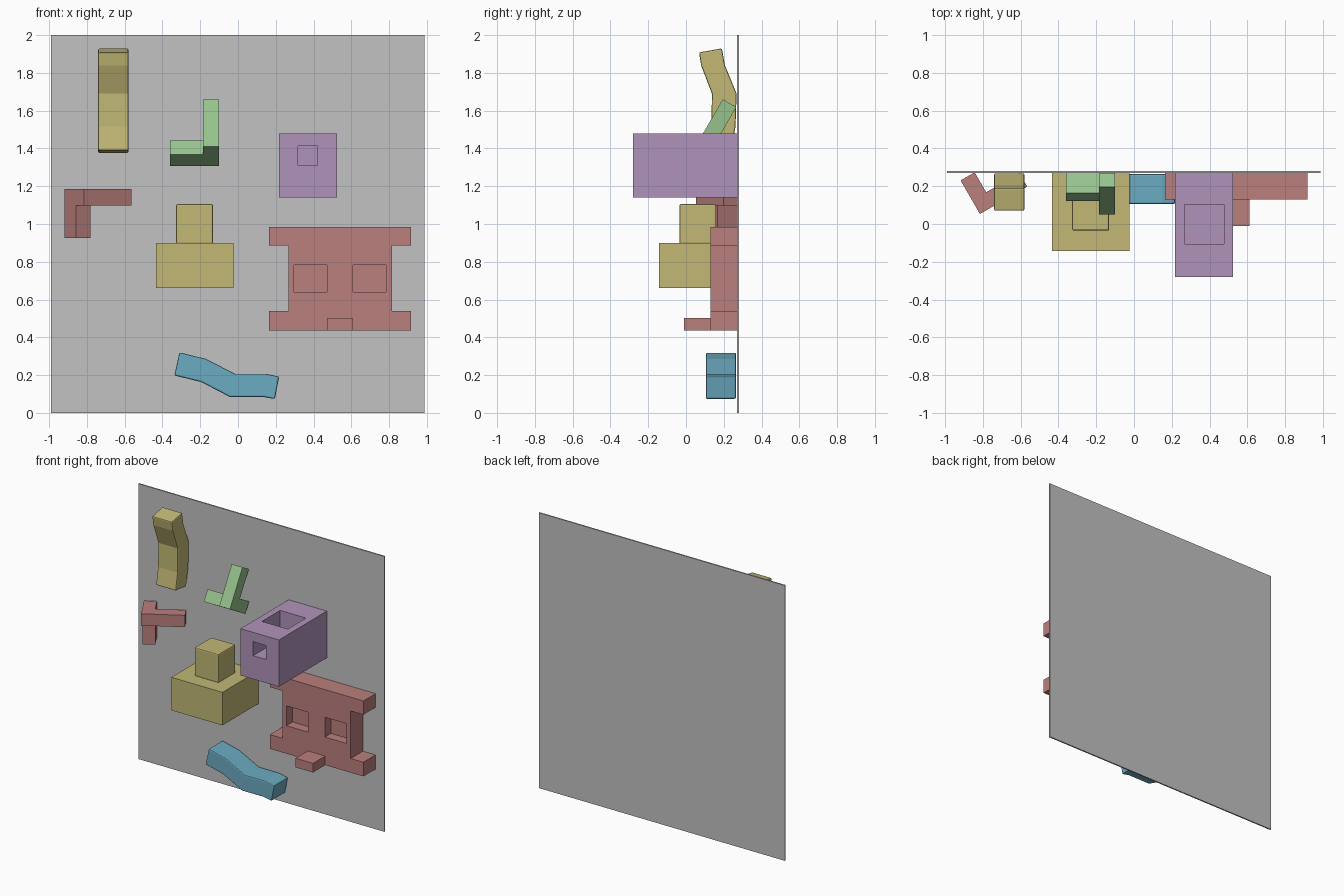
import bpy, bmesh, math
from mathutils import Vector

if "Cube" in bpy.data.objects:
    bpy.data.objects.remove(bpy.data.objects["Cube"])


def material(name, rgb):
    m = bpy.data.materials.new(name)
    m.diffuse_color = [(c / 12.92 if c < 0.04 else ((c + 0.055) / 1.055) ** 2.4) for c in rgb] + [1]
    m.use_nodes = True
    m.node_tree.nodes["Principled BSDF"].inputs["Base Color"].default_value = m.diffuse_color
    return m


GREY = material("grey", (0.76, 0.76, 0.76))
YELLOW = material("straw yellow", (0.76, 0.72, 0.46))
RED = material("dusty red", (0.73, 0.50, 0.49))
GREEN = material("leaf green", (0.59, 0.76, 0.55))
LILAC = material("lilac", (0.69, 0.58, 0.73))
BLUE = material("sky blue", (0.42, 0.67, 0.76))


def finish(name, bm, mat, bevel=0):
    bmesh.ops.recalc_face_normals(bm, faces=bm.faces)
    me = bpy.data.meshes.new(name)
    bm.to_mesh(me)
    bm.free()
    ob = bpy.data.objects.new(name, me)
    bpy.context.collection.objects.link(ob)
    if mat:
        me.materials.append(mat)
    if bevel:
        mod = ob.modifiers.new("soft_edges", 'BEVEL')
        mod.width, mod.segments, mod.angle_limit = bevel, 2, math.radians(60)
    return ob


def prism(name, pts, axis, lo, hi, mat, bevel=0):
    """Extrude a 2D outline: axis 'x' takes (y, z) points, axis 'y' takes (x, z)."""
    bm = bmesh.new()
    place = (lambda p, t: (t, p[0], p[1])) if axis == 'x' else (lambda p, t: (p[0], t, p[1]))
    a = [bm.verts.new(place(p, lo)) for p in pts]
    b = [bm.verts.new(place(p, hi)) for p in pts]
    bm.faces.new(a)
    bm.faces.new(b[::-1])
    for i in range(len(pts)):
        j = (i + 1) % len(pts)
        bm.faces.new((a[i], a[j], b[j], b[i]))
    return finish(name, bm, mat, bevel)


def box(name, x0, x1, y0, y1, z0, z1, mat=None, bevel=0):
    return prism(name, [(x0, z0), (x1, z0), (x1, z1), (x0, z1)], 'y', y0, y1, mat, bevel)


def cut(ob, *dims):
    cutter = box("cutter", *dims)
    cutter.hide_render = True
    mod = ob.modifiers.new("pocket", 'BOOLEAN')
    mod.operation, mod.solver, mod.object = 'DIFFERENCE', 'EXACT', cutter
    bpy.context.view_layer.objects.active = ob
    bpy.ops.object.modifier_apply(modifier=mod.name)
    bpy.data.objects.remove(cutter)


def tripod(name, origin, long_dir, deep_dir, arm_dir, mat):
    """Three-legged corner piece: long leg, short rear foot, and a sideways arm on the foot."""
    o, L, W, A = (Vector(v) for v in (origin, long_dir, deep_dir, arm_dir))
    bm = bmesh.new()
    s = 0.086
    v = {k: bm.verts.new(o + L * k[0] + W * k[1])
         for k in [(0, 0), (0, .083), (0, .205), (s, .205), (s, .083), (.289, .083), (.289, 0)]}
    leg = bm.faces.new([v[k] for k in [(0, 0), (0, .083), (s, .083), (.289, .083), (.289, 0)]])
    foot = bm.faces.new([v[k] for k in [(0, .083), (0, .205), (s, .205), (s, .083)]])
    r = bmesh.ops.extrude_face_region(bm, geom=[leg, foot], use_keep_orig=True)["geom"]
    bmesh.ops.translate(bm, vec=A * s, verts=[g for g in r if isinstance(g, bmesh.types.BMVert)])
    top = [g for g in r if isinstance(g, bmesh.types.BMFace) and len(g.verts) == 4]
    r = bmesh.ops.extrude_face_region(bm, geom=top)["geom"]
    bmesh.ops.translate(bm, vec=A * 0.174, verts=[g for g in r if isinstance(g, bmesh.types.BMVert)])
    return finish(name, bm, mat)


# Backing board
box("backing_board", -0.99, 0.987, 0.27, 0.28, 0, 2, GREY)

# Two bent bars
prism("upright_bent_bar",
      [(.069, 1.908), (.08, 1.84), (.137, 1.69), (.135, 1.515), (.113, 1.39),
       (.236, 1.375), (.262, 1.515), (.268, 1.69), (.206, 1.84), (.19, 1.93)],
      'x', -0.74, -0.58, YELLOW, 0.008)
prism("lying_bent_bar",
      [(-.31, .32), (-.17, .286), (-.016, .207), (.148, .207), (.218, .192),
       (.195, .073), (.132, .085), (-.044, .085), (-.196, .164), (-.337, .198)],
      'y', 0.105, 0.265, BLUE, 0.008)

# Two tripod corner pieces, each tilted by 30 degrees
c, s = math.cos(math.radians(30)), 0.5
tripod("green_corner_piece", (-0.10, 0.05, 1.41), (0, s, c), (0, c, -s), (-1, 0, 0), GREEN)
tripod("red_corner_piece", (-0.815, 0.053, 1.185), (c, s, 0), (-s, c, 0), (0, 0, -1), RED)

# Block with a peg on top
box("peg_base", -0.435, -0.025, -0.143, 0.27, 0.66, 0.90, YELLOW)
box("peg", -0.327, -0.132, -0.035, 0.16, 0.895, 1.105, YELLOW, 0.008)

# Socket block: deep top pocket with a tunnel into it from the front
socket = box("socket_block", 0.217, 0.525, -0.28, 0.27, 1.14, 1.48, LILAC)
cut(socket, 0.267, 0.475, -0.107, 0.102, 1.27, 1.6)
cut(socket, 0.317, 0.42, -0.4, 0.0, 1.31, 1.412)

# Notched plate with two pockets and a tongue
plate = prism("notched_plate",
              [(.165, .437), (.917, .437), (.917, .54), (.815, .54), (.815, .885), (.917, .885),
               (.917, .985), (.165, .985), (.165, .885), (.268, .885), (.268, .54), (.165, .54)],
              'y', 0.13, 0.27, RED)
for x in (0.297, 0.608):
    cut(plate, x, x + 0.175, 0.0, 0.20, 0.64, 0.784)
box("plate_tongue", 0.47, 0.61, -0.01, 0.135, 0.437, 0.503, RED)
